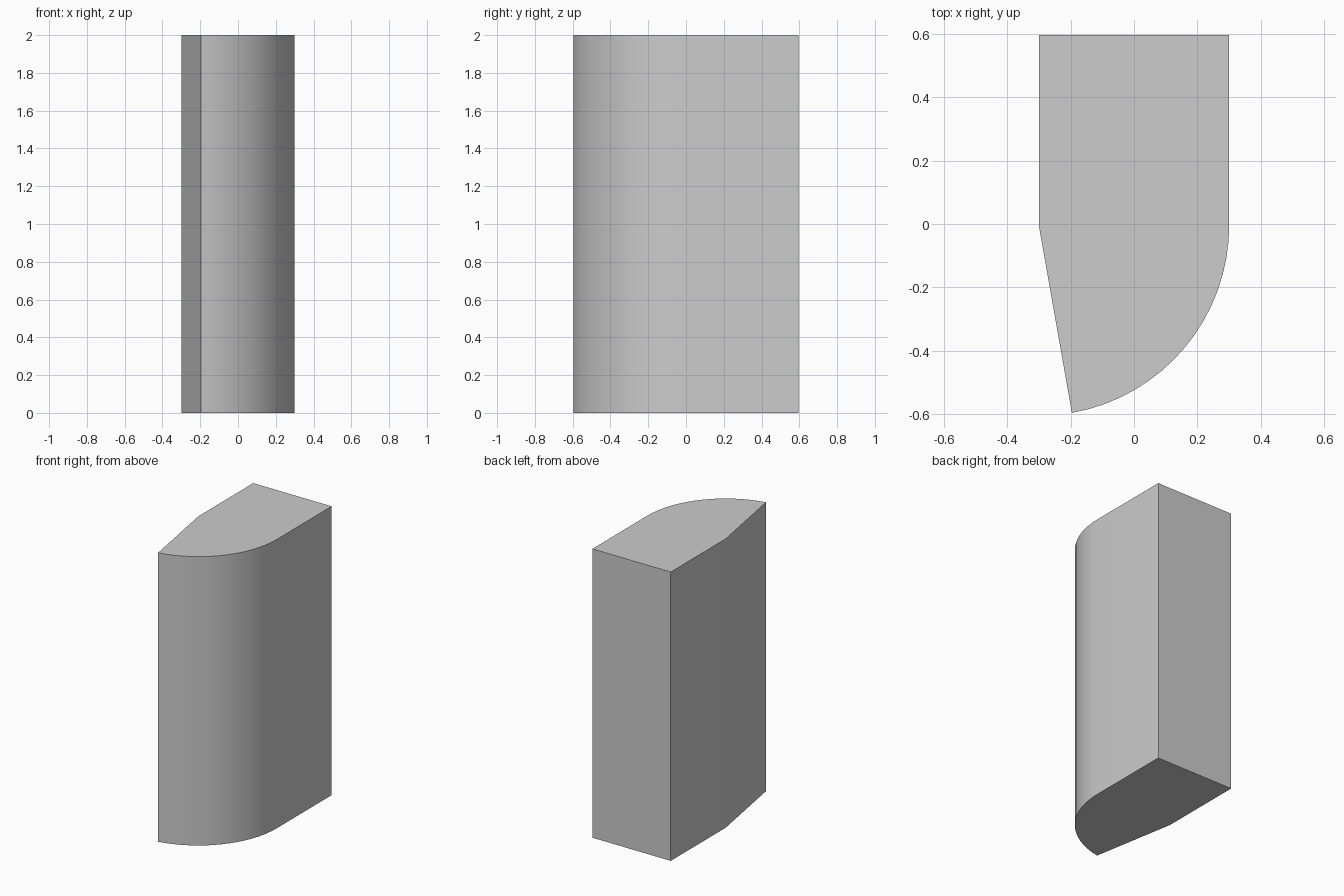
import bpy, bmesh, math

cube = bpy.data.objects.get("Cube")
if cube:
    bpy.data.objects.remove(cube, do_unlink=True)

HALF_WIDTH, RADIUS, HEIGHT = 0.3, 0.6, 2.0
SWEEP, SEGMENTS = math.radians(80), 16
# The pivot of the rounded nose is offset so the whole depth is centred
PIVOT_Y = (RADIUS * math.sin(SWEEP) - RADIUS) / 2
BACK_Y = PIVOT_Y + RADIUS

# Grey material
grey = bpy.data.materials.new("light grey")
grey.use_nodes = True
colour = (0.604, 0.604, 0.604, 1)
grey.diffuse_color = colour
grey.node_tree.nodes["Principled BSDF"].inputs["Base Color"].default_value = colour

# Outline: straight back half, then a rounded nose closed by a slanted side
outline = [(HALF_WIDTH, BACK_Y), (-HALF_WIDTH, BACK_Y), (-HALF_WIDTH, PIVOT_Y)]
for i in range(SEGMENTS, -1, -1):
    a = SWEEP * i / SEGMENTS
    outline.append((-HALF_WIDTH + RADIUS * math.cos(a), PIVOT_Y - RADIUS * math.sin(a)))

# Extrude the outline into a solid block
bm = bmesh.new()
base = bm.faces.new([bm.verts.new((x, y, 0)) for x, y in outline])
extruded = bmesh.ops.extrude_face_region(bm, geom=[base], use_keep_orig=True)
top = [v for v in extruded["geom"] if isinstance(v, bmesh.types.BMVert)]
bmesh.ops.translate(bm, verts=top, vec=(0, 0, HEIGHT))
bmesh.ops.recalc_face_normals(bm, faces=bm.faces)
mesh = bpy.data.meshes.new("rounded_block")
bm.to_mesh(mesh)
bm.free()
mesh.materials.append(grey)

block = bpy.data.objects.new("rounded_block", mesh)
bpy.context.collection.objects.link(block)

# Smooth the curved nose, keep the corners sharp
bpy.ops.object.select_all(action="DESELECT")
block.select_set(True)
bpy.context.view_layer.objects.active = block
bpy.ops.object.shade_smooth_by_angle(angle=math.radians(8))
